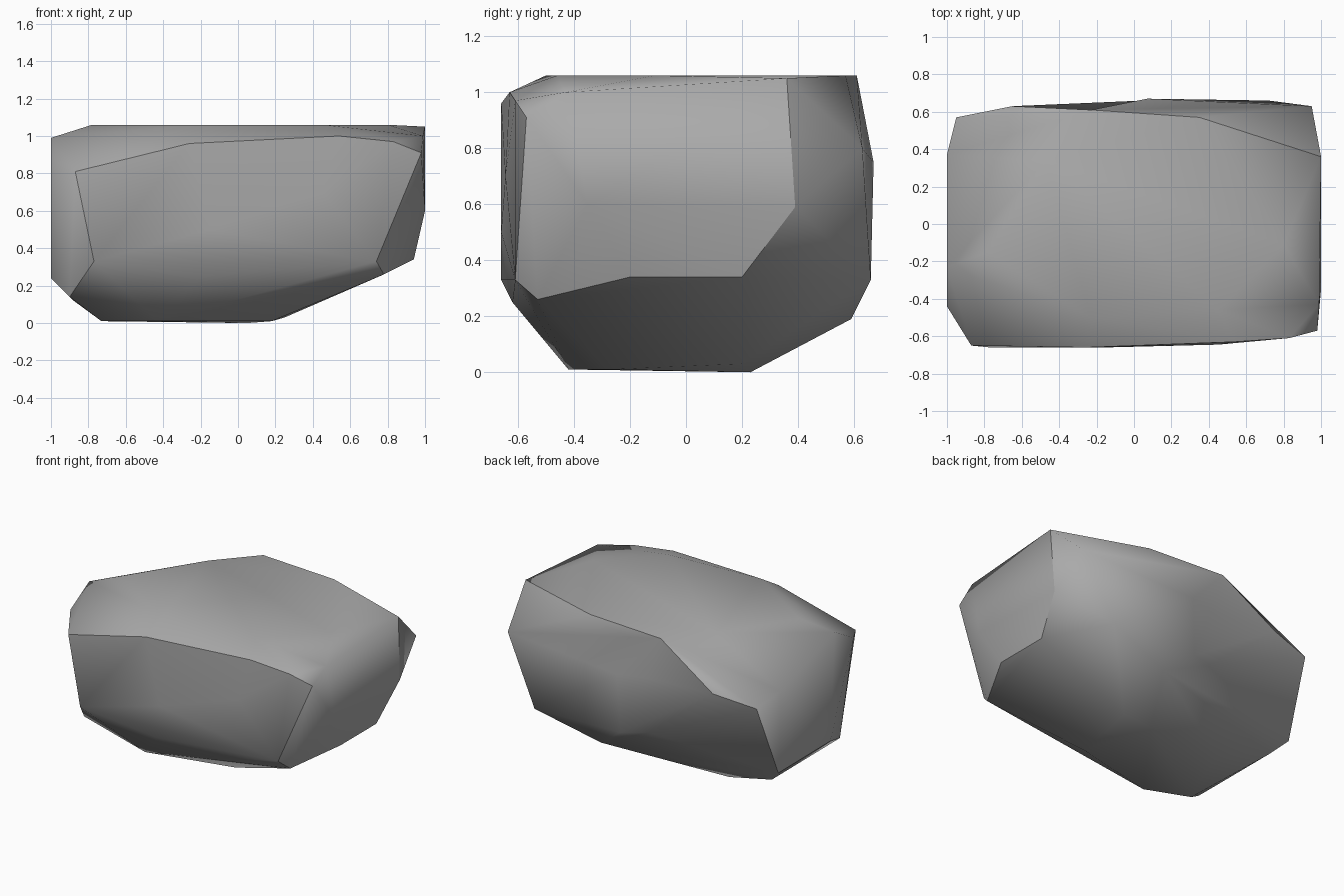
import bpy
import bmesh
from mathutils import Vector

default_cube = bpy.data.objects.get("Cube")
if default_cube:
    bpy.data.objects.remove(default_cube, do_unlink=True)


def make_material(name, grey):
    """Plain matte material with the same viewport and render colour."""
    material = bpy.data.materials.new(name)
    material.use_nodes = True
    colour = (grey, grey, grey, 1)
    material.diffuse_color = colour
    shader = material.node_tree.nodes["Principled BSDF"]
    shader.inputs["Base Color"].default_value = colour
    shader.inputs["Roughness"].default_value = .9
    return material


# Closed crease that winds around the boulder and splits it into two smooth shells
front_crease = [
    (-.9, -.43, .14), (-.77, -.66, .33), (-.87, -.65, .81), (-.26, -.66, .96),
    (.54, -.63, 1), (.83, -.61, .97), (.98, -.57, .91), (.74, -.61, .33),
]
side_crease = [
    (.78, -.53, .26), (.94, -.2, .34), (.94, .2, .34), (.99, .39, .59),
    (1, .36, 1.05),
]
back_crease = [
    (.35, .57, 1.06), (-.23, .61, 1.06), (-.65, .63, .79), (-.95, .57, .74),
    (-.98, .37, .22), (-1, -.18, .24),
]

# Control points of the shell that covers the top and both ends
upper_shell = [
    (-.23, -.5, 1.06), (.45, -.46, 1.06), (-.78, -.15, 1.06), (-.47, .34, 1.06),
    (-1, -.23, .99), (-1, -.44, .87), (-1, .37, .8), (.8, -.11, 1.06),
    (.99, -.43, 1), (1, -.35, .6),
]

# Control points of the shell that covers the front, underside and back
lower_shell = [
    (-.15, -.66, .5), (.45, -.645, .7), (-.2, -.62, .25), (-.73, -.3, .01),
    (-.43, -.42, .01), (.18, -.28, .01), (.45, -.43, .17), (.05, .23, 0),
    (.25, .2, .03), (-.5, .23, .01), (-.88, .3, .12), (.25, .59, .19),
    (.72, .66, .33), (.05, .66, .34), (.07, .67, .75), (.95, .63, .8),
]

# Hollows: a point and how far it is pressed inward from the convex skin
hollows = [
    ((-.12, .605, .75), (0, .057, 0)),
    ((-.12, .59, .36), (0, .055, 0)),
]


def build_boulder(name, seam, fill, dents, material):
    """Wrap the points in a convex skin, crease the seam and press the hollows."""
    bm = bmesh.new()
    seam_verts = [bm.verts.new(point) for point in seam]
    for point in fill:
        bm.verts.new(point)
    pressed = [(bm.verts.new(Vector(point) + Vector(lift)), point)
               for point, lift in dents]
    bmesh.ops.convex_hull(bm, input=list(bm.verts), use_existing_faces=False)
    for vert, point in pressed:
        vert.co = point

    # Control points swallowed by the skin are dropped
    seam_verts = [vert for vert in seam_verts if vert.link_faces]
    loose = [vert for vert in bm.verts if not vert.link_faces]
    bmesh.ops.delete(bm, geom=loose, context="VERTS")
    bmesh.ops.recalc_face_normals(bm, faces=list(bm.faces))

    # Smooth everywhere except along the seam
    for face in bm.faces:
        face.smooth = True
    for vert, following in zip(seam_verts, seam_verts[1:] + seam_verts[:1]):
        edge = bm.edges.get((vert, following))
        if edge:
            edge.smooth = False

    mesh = bpy.data.meshes.new(name)
    bm.to_mesh(mesh)
    bm.free()
    mesh.materials.append(material)
    boulder = bpy.data.objects.new(name, mesh)
    bpy.context.collection.objects.link(boulder)
    return boulder


stone_grey = make_material("stone grey", .4)
build_boulder(
    "boulder",
    front_crease + side_crease + back_crease,
    upper_shell + lower_shell,
    hollows,
    stone_grey,
)
